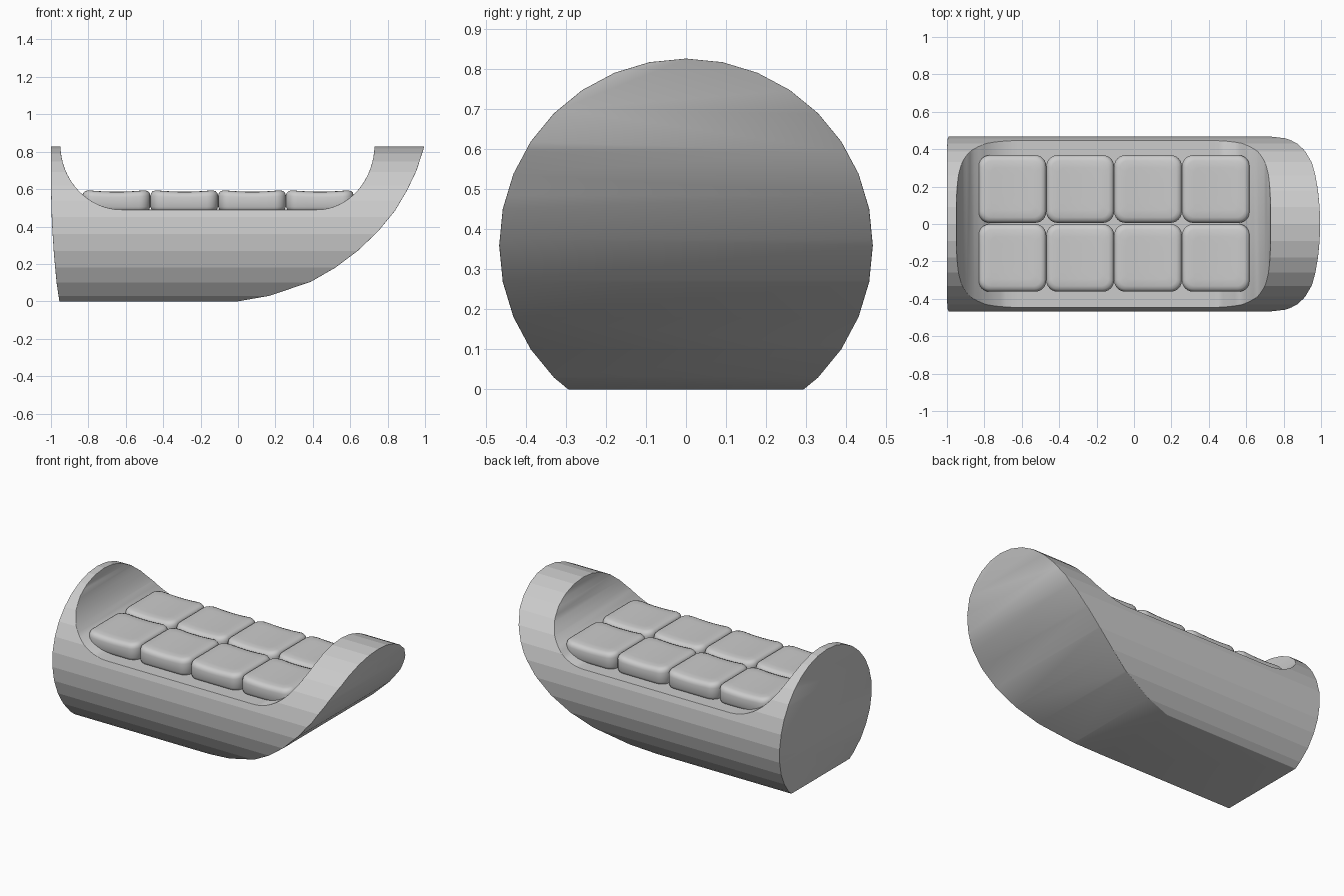
import bpy, bmesh, math
from math import sin, cos, pi

if "Cube" in bpy.data.objects:
    bpy.data.objects.remove(bpy.data.objects["Cube"])

R, AXIS_Z = 0.467, 0.36


def make_object(name, bm):
    bmesh.ops.recalc_face_normals(bm, faces=bm.faces)
    me = bpy.data.meshes.new(name)
    bm.to_mesh(me)
    bm.free()
    ob = bpy.data.objects.new(name, me)
    bpy.context.collection.objects.link(ob)
    return ob


def extrude_profile(name, points, direction):
    bm = bmesh.new()
    face = bm.faces.new([bm.verts.new(p) for p in points])
    ext = bmesh.ops.extrude_face_region(bm, geom=[face])
    verts = [v for v in ext["geom"] if isinstance(v, bmesh.types.BMVert)]
    bmesh.ops.translate(bm, vec=direction, verts=verts)
    return make_object(name, bm)


def smooth(ob, angle=30):
    bpy.ops.object.select_all(action='DESELECT')
    ob.select_set(True)
    bpy.context.view_layer.objects.active = ob
    bpy.ops.object.shade_smooth_by_angle(angle=math.radians(angle))


# 32-sided tube that rounds the hull
tube = extrude_profile(
    "hull_round_cutter",
    [(-1.2, R * sin(2 * pi * i / 32), AXIS_Z + R * cos(2 * pi * i / 32)) for i in range(32)],
    (2.4, 0, 0))
tube.hide_render = True
tube.hide_viewport = True

# Side silhouette: flat bottom, swept bow, scooped seat, near-vertical stern
side = [(-0.955, 0), (0, 0), (0.17, 0.03), (0.39, 0.105), (0.52, 0.18), (0.64, 0.27),
        (0.75, 0.375), (0.84, 0.485), (0.905, 0.595), (0.955, 0.7), (1.0, 0.84)]
N = 16
side += [(0.42 + 0.31 * cos(pi / 2 * i / N), 0.84 - 0.35 * sin(pi / 2 * i / N)) for i in range(N + 1)]
side += [(-0.62 - 0.33 * sin(pi / 2 * i / N), 0.84 - 0.35 * cos(pi / 2 * i / N)) for i in range(N + 1)]
side += [(-1.0, 0.84), (-1.0, 0.6), (-0.995, 0.42), (-0.984, 0.25), (-0.97, 0.1)]
hull = extrude_profile("hull", [(x, -0.6, z) for x, z in side], (0, 1.2, 0))
cut = hull.modifiers.new("round", 'BOOLEAN')
cut.operation = 'INTERSECT'
cut.solver = 'EXACT'
cut.object = tube
bev = hull.modifiers.new("soft_edges", 'BEVEL')
bev.width = 0.008
bev.segments = 2
bev.limit_method = 'ANGLE'
bev.angle_limit = math.radians(35)
smooth(hull)


# Cushion: stacked rounded-square loops with a slightly dished top
H, CORNER, SEG = 0.181, 0.06, 6


def outline(inset):
    r = CORNER - inset * 0.7
    c = H - inset - r
    pts = []
    for k, (sx, sy) in enumerate([(1, 1), (-1, 1), (-1, -1), (1, -1)]):
        for j in range(SEG + 1):
            a = pi / 2 * (k + j / SEG)
            pts.append((sx * c + r * cos(a), sy * c + r * sin(a)))
        # extra points along the straight side
        nx, ny = [(-1, 1), (-1, -1), (1, -1), (1, 1)][k]
        x0, y0 = pts[-1]
        x1, y1 = nx * c + r * cos(a), ny * c + r * sin(a)
        pts += [(x0 + (x1 - x0) * t, y0 + (y1 - y0) * t) for t in (0.2, 0.4, 0.6, 0.8)]
    return pts


def cushion(name, cx, cy):
    bm = bmesh.new()
    layers = [(0.025, 0.475), (0.008, 0.486), (0, 0.505), (0, 0.565),
              (0.004, 0.58), (0.013, 0.591), (0.03, 0.597)]
    loops = [[(x, y, z) for x, y in outline(d)] for d, z in layers]
    loops += [[(x * s, y * s, 0.598) for x, y, _ in loops[6]] for s in (0.75, 0.5, 0.25)]
    rings = []
    for loop in loops:
        ring = []
        for x, y, z in loop:
            dish = 0.012 * (1 - (x / H) ** 2) * max(0, min(1, (z - 0.505) / 0.08))
            ring.append(bm.verts.new((cx + x, cy + y, z - dish)))
        rings.append(ring)
    n = len(rings[0])
    for a, b in zip(rings, rings[1:]):
        for i in range(n):
            bm.faces.new((a[i], a[(i + 1) % n], b[(i + 1) % n], b[i]))
    bm.faces.new(rings[0])
    bm.faces.new(rings[-1])
    smooth(make_object(name, bm), 50)


# Two rows of four cushions
for row, cy in enumerate((-0.181, 0.187)):
    for col in range(4):
        cushion(f"cushion_{row + 1}_{col + 1}", -0.65 + 0.3625 * col, cy)
